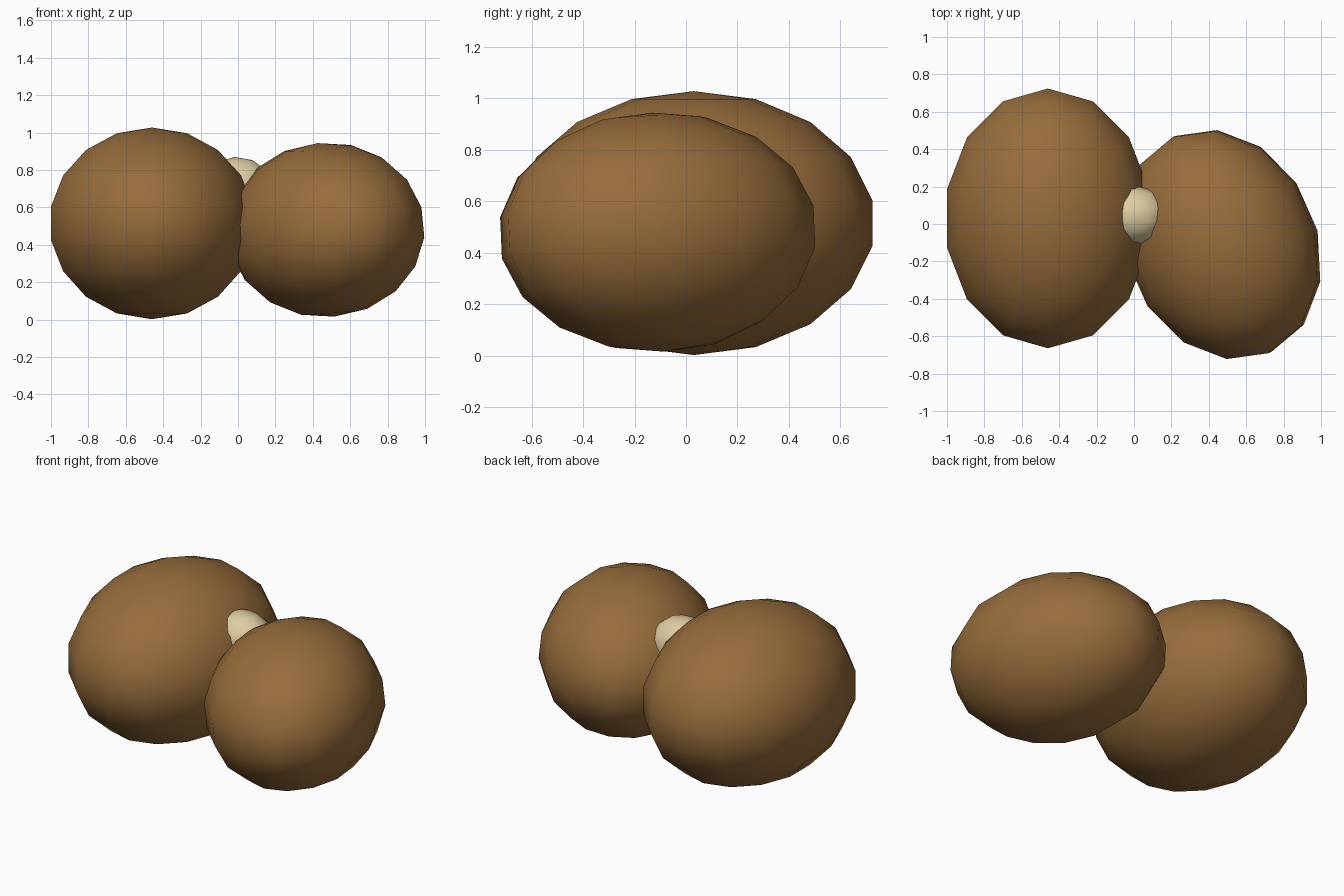
import bpy
from math import radians

default = bpy.data.objects.get("Cube")
if default:
    bpy.data.objects.remove(default, do_unlink=True)


def make_material(name, color):
    mat = bpy.data.materials.new(name)
    mat.use_nodes = True
    mat.diffuse_color = color
    mat.node_tree.nodes["Principled BSDF"].inputs["Base Color"].default_value = color
    return mat


def ellipsoid(name, center, radii, tilt, segments, rings, mat):
    """Low-poly smooth ellipsoid; tilt is in degrees about x, y and z."""
    bpy.ops.mesh.primitive_uv_sphere_add(
        segments=segments, ring_count=rings, radius=1, location=center,
        rotation=[radians(a) for a in tilt])
    obj = bpy.context.object
    obj.name = name
    obj.scale = radii
    obj.data.materials.append(mat)
    bpy.ops.object.shade_smooth()
    return obj


brown = make_material("earthy brown", (0.31, 0.152, 0.044, 1))
cream = make_material("pale cream", (0.73, 0.61, 0.36, 1))

# Two lumps of the same shape, the left one smaller and turned
body = (0.5625, 0.705, 0.5125)
ellipsoid("right_lump", (-0.46, 0.03, 0.515), body, (0, 0, 0), 14, 9, brown)
ellipsoid("left_lump", (0.47, -0.11, 0.48), [r * 0.91 for r in body],
          (0, -6, 24), 14, 9, brown)

# Pale bud wedged in the valley between the lumps
ellipsoid("bud", (-0.01, 0.045, 0.71), (0.2, 0.165, 0.16), (0, -3, 0), 10, 6, cream)
